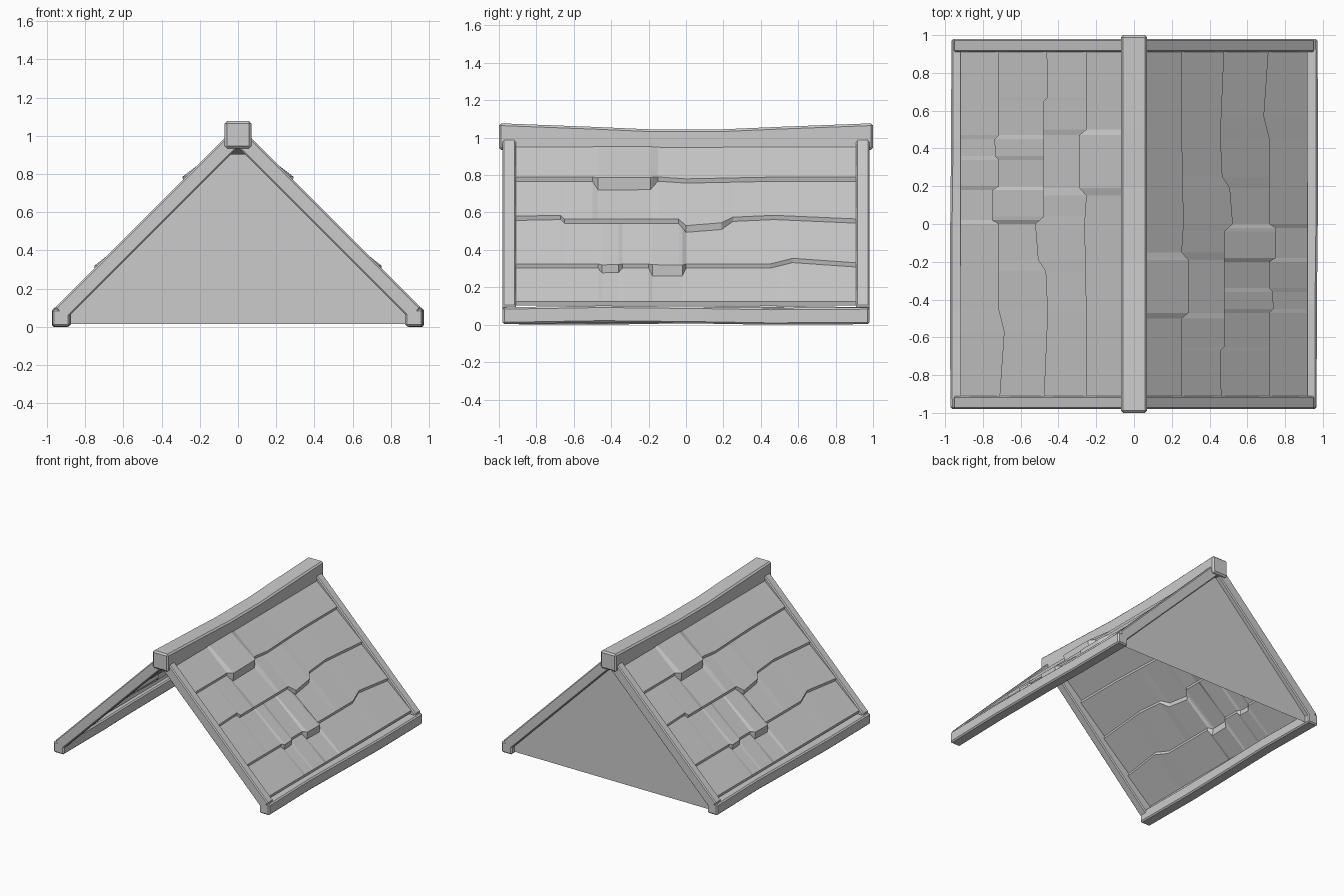
import bpy

if "Cube" in bpy.data.objects:
    bpy.data.objects.remove(bpy.data.objects["Cube"])


def make(name, verts, faces, turn=1, bevel=0.0):
    """Create an object; turn=-1 rotates it half a turn about z."""
    mesh = bpy.data.meshes.new(name)
    mesh.from_pydata([(x * turn, y * turn, z) for x, y, z in verts], [], faces)
    mesh.update()
    ob = bpy.data.objects.new(name, mesh)
    bpy.context.collection.objects.link(ob)
    if bevel:
        mod = ob.modifiers.new("worn_edges", "BEVEL")
        mod.width, mod.segments, mod.limit_method = bevel, 1, "ANGLE"
        mod.angle_limit = 0.7
    return ob


def loft(name, sections, turn=1, bevel=0.0):
    """Closed solid through a row of four-cornered sections."""
    verts = [v for s in sections for v in s]
    last = len(verts) - 4
    faces = [(0, 1, 2, 3), (last + 3, last + 2, last + 1, last)]
    for i in range(0, last, 4):
        for k in range(4):
            n = (k + 1) % 4
            faces.append((i + k, i + k + 4, i + n + 4, i + n))
    return make(name, verts, faces, turn, bevel)


def box_section(x0, x1, y, z0, z1):
    return [(x0, y, z0), (x1, y, z0), (x1, y, z1), (x0, y, z1)]


def sample(points, y):
    """Slide and lift of a shingle edge at y."""
    for (ya, da, la), (yb, db, lb) in zip(points, points[1:]):
        if ya <= y <= yb:
            t = (y - ya) / (yb - ya)
            return da + t * (db - da), la + t * (lb - la)
    return 0, 0


E = 0.93
# Lower edge of each course: start x, then (y, slide down slope, lift outwards)
courses = [
    (0.25, [(-E, 0, 0), (-0.50, 0, 0), (-0.47, 0.037, 0.033), (-0.19, 0.035, 0.033),
            (-0.15, 0, 0), (0.0, 0.01, 0), (0.5, 0, 0), (E, 0, 0)]),
    (0.475, [(-E, -0.015, 0), (-0.67, -0.02, 0), (-0.65, 0, 0), (-0.04, 0, 0),
             (0.0, 0.045, 0.01), (0.19, 0.03, 0.01), (0.25, -0.01, 0),
             (0.47, -0.02, 0), (E, 0, 0)]),
    (0.715, [(-E, 0, 0), (-0.47, 0, 0), (-0.45, 0.02, 0.015), (-0.36, 0.018, 0.015),
             (-0.34, 0, 0), (-0.20, 0, 0), (-0.18, 0.032, 0.028), (-0.02, 0.034, 0.028),
             (0.0, 0, 0), (0.45, 0, 0), (0.57, -0.03, 0), (E, -0.005, 0)]),
    (0.915, [(-E, 0, 0), (E, 0, 0)]),
]
ys = sorted({p[0] for _, pts in courses for p in pts})


def shingles(name, turn):
    rows = [[(0.04, y, 0.975) for y in ys]]
    for x0, pts in courses:
        outer, inner = [], []
        for y in ys:
            d, lift = sample(pts, y)
            x = x0 + d
            outer.append((x + 0.003, y, 1.04 - x + lift))
            inner.append((x - 0.003, y, 1.017 - x - lift * 0.3))
        rows += [outer, inner]
    n = len(ys)
    faces = [(r * n + i, (r + 1) * n + i, (r + 1) * n + i + 1, r * n + i + 1)
             for r in range(len(rows) - 1) for i in range(n - 1)]
    return make(name, [v for row in rows for v in row], faces, turn)


# Sagging ridge beam
loft("ridge_beam", [box_section(-0.07, 0.07, y, 0.935 - s, 1.077 - s) for y, s in
                    [(-1, 0), (-0.5, 0.019), (-0.2, 0.032), (0.2, 0.032), (0.5, 0.019), (1, 0)]],
     bevel=0.012)

for side, turn in (("right", 1), ("left", -1)):
    # Shingled slope
    shingles(side + "_shingles", turn)
    # Slightly crooked eave beam
    loft(side + "_eave_beam",
         [box_section(0.88 + dx, 0.972 + dx, y, dz, 0.09 + dz) for y, dx, dz in
          [(-0.98, -0.005, 0.003), (-0.45, -0.004, 0.012), (0.1, 0.002, 0.006),
           (0.45, 0.002, 0.0), (0.98, 0.0, 0.003)]], turn, bevel=0.01)
    # Sloping rafters at both ends
    for end, y0, y1 in (("a", -0.98, -0.91), ("b", 0.91, 0.98)):
        loft(f"{side}_rafter_{end}",
             [[(0, y, 0.94), (0.905, y, 0.035), (0.957, y, 0.10), (0, y, 1.057)]
              for y in (y0, y1)], turn, bevel=0.008)

# Gable sheet closing the back
make("back_gable", [(0.93, 0.94, 0.015), (-0.93, 0.94, 0.015), (0, 0.94, 0.945)], [(0, 1, 2)])
